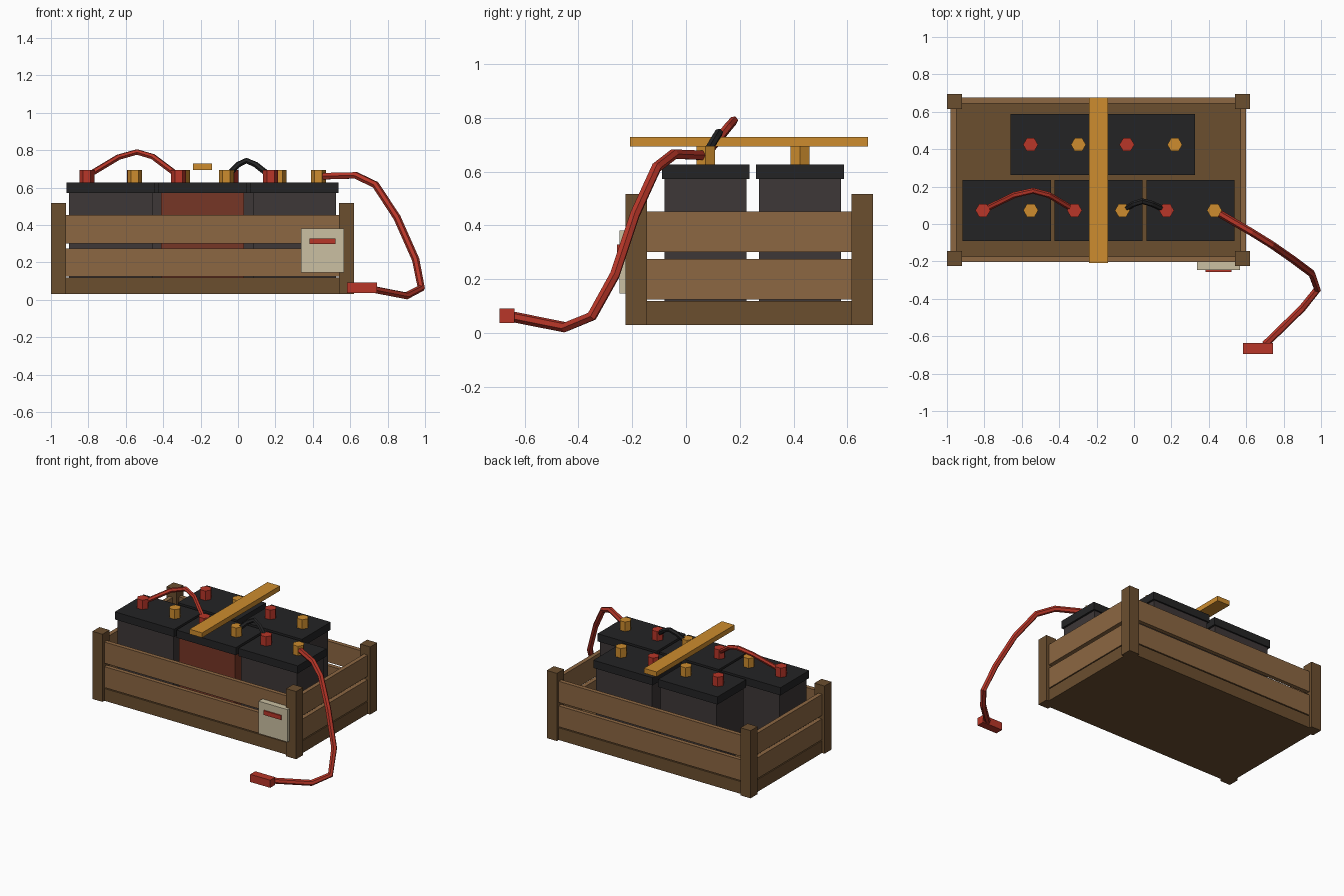
import bpy, bmesh, math

if "Cube" in bpy.data.objects:
    bpy.data.objects.remove(bpy.data.objects["Cube"])


def lin(c):
    return c / 12.92 if c <= 0.04045 else ((c + 0.055) / 1.055) ** 2.4


def material(name, r, g, b):
    m = bpy.data.materials.new(name)
    m.diffuse_color = (lin(r / 255), lin(g / 255), lin(b / 255), 1)
    m.use_nodes = True
    m.node_tree.nodes["Principled BSDF"].inputs["Base Color"].default_value = m.diffuse_color
    return m


SLAT = material("light_wood", 140, 103, 66)
WOOD = material("dark_wood", 107, 78, 47)
BODY = material("charcoal_case", 61, 55, 55)
RUST = material("rust_case", 118, 54, 38)
LID = material("black_plastic", 36, 36, 37)
RED = material("red", 184, 54, 40)
BRASS = material("brass", 205, 140, 46)
CREAM = material("cream", 203, 192, 162)


def finish(name, bm, mat):
    me = bpy.data.meshes.new(name)
    bm.to_mesh(me)
    bm.free()
    me.materials.append(mat)
    ob = bpy.data.objects.new(name, me)
    bpy.context.collection.objects.link(ob)
    return ob


def box(name, x, y, z, mat):
    """Box from (min, max) pairs."""
    bm = bmesh.new()
    bmesh.ops.create_cube(bm, size=1)
    for v in bm.verts:
        v.co = [lo + (c + 0.5) * (hi - lo) for c, (lo, hi) in zip(v.co, (x, y, z))]
    return finish(name, bm, mat)


def terminal(name, x, y, mat):
    """Hexagonal post with corners along x."""
    bm = bmesh.new()
    bmesh.ops.create_cone(bm, cap_ends=True, segments=6, radius1=0.04, radius2=0.04, depth=0.075)
    pts = sorted(bm.verts, key=lambda v: -abs(v.co.x))
    if abs(pts[0].co.x) < 0.039:
        for v in bm.verts:
            v.co.x, v.co.y = v.co.y, -v.co.x
    for v in bm.verts:
        v.co.x += x
        v.co.y += y
        v.co.z += 0.6575
    return finish(name, bm, mat)


def cable(name, pts, r, mat):
    """Six-sided tube along a polyline."""
    cu = bpy.data.curves.new(name, 'CURVE')
    cu.dimensions = '3D'
    cu.bevel_depth = r
    cu.bevel_resolution = 1
    cu.use_fill_caps = True
    sp = cu.splines.new('POLY')
    sp.points.add(len(pts) - 1)
    for p, co in zip(sp.points, pts):
        p.co = (*co, 1)
    sp.use_smooth = False
    tmp = bpy.data.objects.new(name + "_path", cu)
    bpy.context.collection.objects.link(tmp)
    me = bpy.data.meshes.new_from_object(tmp.evaluated_get(bpy.context.evaluated_depsgraph_get()))
    bpy.data.objects.remove(tmp)
    bm = bmesh.new()
    bm.from_mesh(me)
    for f in bm.faces:
        f.smooth = False
        f.material_index = 0
    bpy.data.meshes.remove(me)
    return finish(name, bm, mat)


# Crate: base, corner posts, two rows of slats on each side
X0, X1, Y0, Y1 = -0.98, 0.60, -0.203, 0.675
box("crate_base", (X0, X1), (Y0, Y1), (0.03, 0.118), WOOD)
for i, px in enumerate((-1.0, 0.54)):
    for j, py in enumerate((-0.225, 0.615)):
        box(f"corner_post_{i}{j}", (px, px + 0.08), (py, py + 0.08), (0.03, 0.516), WOOD)
for k, (z0, z1) in enumerate(((0.125, 0.275), (0.30, 0.452))):
    box(f"front_slat_{k}", (X0, X1), (Y0, Y0 + 0.03), (z0, z1), SLAT)
    box(f"back_slat_{k}", (X0, X1), (Y1 - 0.03, Y1), (z0, z1), SLAT)
    box(f"left_slat_{k}", (X0, X0 + 0.03), (Y0 + 0.03, Y1 - 0.03), (z0, z1), SLAT)
    box(f"right_slat_{k}", (X1 - 0.03, X1), (Y0 + 0.03, Y1 - 0.03), (z0, z1), SLAT)

# Batteries: three in the front row, two in the back row
cells = [(-0.68, 0.073, BODY), (-0.19, 0.073, RUST), (0.302, 0.073, BODY),
         (-0.425, 0.424, BODY), (0.09, 0.424, BODY)]
for i, (x, y, mat) in enumerate(cells):
    box(f"battery_case_{i}", (x - 0.2225, x + 0.2225), (y - 0.1525, y + 0.1525), (0.118, 0.572), mat)
    box(f"battery_lid_{i}", (x - 0.236, x + 0.236), (y - 0.163, y + 0.163), (0.572, 0.627), LID)
    terminal(f"positive_terminal_{i}", x - 0.128, y, RED)
    terminal(f"negative_terminal_{i}", x + 0.128, y, BRASS)

# Hold-down bar across the top
box("hold_down_bar", (-0.24, -0.14), (-0.208, 0.677), (0.693, 0.728), BRASS)

# Gauge box with red marker on the front
box("gauge_box", (0.337, 0.568), (-0.247, Y0), (0.147, 0.38), CREAM)
box("gauge_marker", (0.383, 0.52), (-0.256, -0.247), (0.297, 0.328), RED)

# Cables
cable("red_jumper", [(-0.81, 0.072, 0.66), (-0.64, 0.155, 0.762), (-0.54, 0.178, 0.79),
                     (-0.455, 0.155, 0.765), (-0.315, 0.072, 0.66)], 0.016, RED)
cable("black_jumper", [(-0.06, 0.072, 0.66), (0.0, 0.108, 0.722), (0.045, 0.122, 0.744),
                       (0.095, 0.108, 0.722), (0.174, 0.072, 0.66)], 0.016, LID)
cable("output_cable", [(0.43, 0.072, 0.66), (0.63, -0.045, 0.665), (0.735, -0.11, 0.615),
                       (0.85, -0.19, 0.44), (0.95, -0.265, 0.215), (0.98, -0.35, 0.062),
                       (0.90, -0.45, 0.021), (0.70, -0.645, 0.06)], 0.02, RED)
box("cable_plug", (0.583, 0.742), (-0.694, -0.637), (0.036, 0.091), RED)
